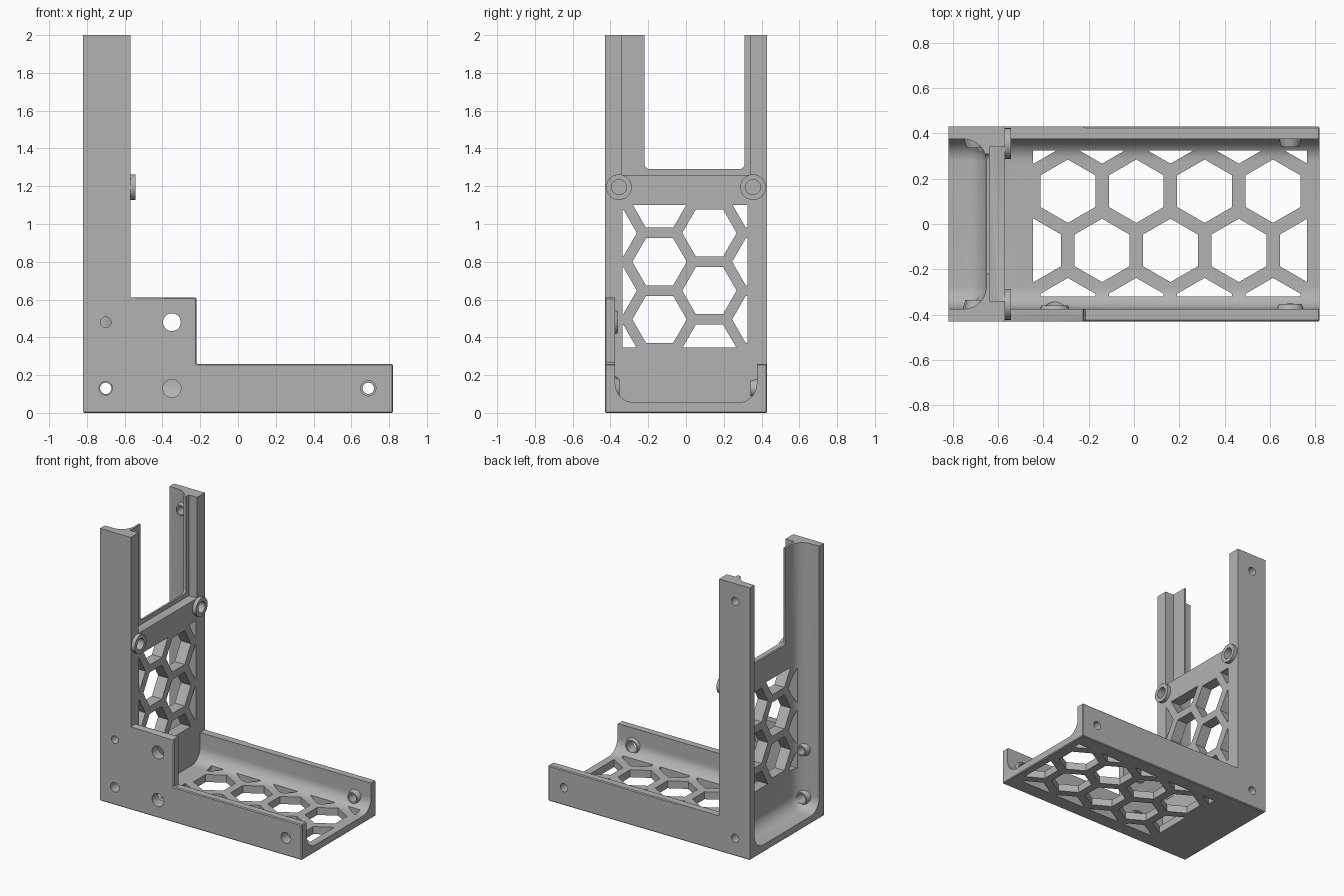
import bpy, bmesh, math
from mathutils import Vector, Matrix

if "Cube" in bpy.data.objects:
    bpy.data.objects.remove(bpy.data.objects["Cube"], do_unlink=True)

W, L, TOP = 0.43, 0.82, 2.0        # half width, half length, height
IN = 0.375                         # inner face of the side walls
FLOOR, PANEL = 0.055, -0.57        # floor top, front face of the upright
BACK = -0.652                      # rear face of the upright panel


def make(name, bm):
    bmesh.ops.recalc_face_normals(bm, faces=bm.faces)
    me = bpy.data.meshes.new(name)
    bm.to_mesh(me)
    bm.free()
    ob = bpy.data.objects.new(name, me)
    bpy.context.scene.collection.objects.link(ob)
    return ob


def prism(bm, pts, vec):
    face = bm.faces.new([bm.verts.new(p) for p in pts])
    new = bmesh.ops.extrude_face_region(bm, geom=[face])["geom"]
    bmesh.ops.translate(bm, vec=vec, verts=[g for g in new if isinstance(g, bmesh.types.BMVert)])


def box(name, lo, hi, radius=0, axes="xyz", segs=10):
    """Box from corner to corner, rounded along edges parallel to the axes."""
    bm = bmesh.new()
    lo, hi = Vector(lo), Vector(hi)
    bmesh.ops.create_cube(bm, size=1)
    for v in bm.verts:
        v.co = [(lo[i] + hi[i]) / 2 + v.co[i] * (hi[i] - lo[i]) for i in range(3)]
    if radius:
        keep = ["xyz".index(a) for a in axes]
        edges = [e for e in bm.edges
                 if any(abs((e.verts[0].co - e.verts[1].co)[i]) > 1e-4 for i in keep)]
        bmesh.ops.bevel(bm, geom=edges, offset=radius, segments=segs, profile=0.5, affect="EDGES")
    return make(name, bm)


def rods(name, specs):
    """Round rods or cones, each given by two end points and two radii."""
    bm = bmesh.new()
    for a, b, r1, r2 in specs:
        a, b = Vector(a), Vector(b)
        rot = Vector((0, 0, 1)).rotation_difference(b - a).to_matrix().to_4x4()
        bmesh.ops.create_cone(bm, cap_ends=True, segments=32, radius1=r1, radius2=r2,
                              depth=(b - a).length, matrix=Matrix.Translation((a + b) / 2) @ rot)
    return make(name, bm)


def honeycomb(name, centre, u_range, v_range, radius, pitch, place, depth):
    """Hexagon prisms clipped to a window; corners point along v."""
    bm = bmesh.new()
    row = pitch * math.sqrt(3) / 2
    for j in range(-4, 5):
        for i in range(-6, 7):
            cu, cv = centre[0] + (i + (j % 2) / 2) * pitch, centre[1] + j * row
            part = bmesh.new()
            part.faces.new([part.verts.new((cu + radius * math.sin(k * math.pi / 3),
                                            cv + radius * math.cos(k * math.pi / 3), 0))
                            for k in range(6)])
            for axis, (lo, hi) in enumerate((u_range, v_range)):
                for limit, sign in ((lo, -1), (hi, 1)):
                    co, no = Vector(), Vector()
                    co[axis], no[axis] = limit, sign
                    bmesh.ops.bisect_plane(part, geom=part.verts[:] + part.edges[:] + part.faces[:],
                                           plane_co=co, plane_no=no, clear_outer=True)
            for f in part.faces:
                if f.calc_area() > 1e-3:
                    prism(bm, [place(v.co.x, v.co.y) for v in f.verts], depth)
            part.free()
    return make(name, bm)


def combine(target, other, operation="DIFFERENCE"):
    mod = target.modifiers.new("cut", "BOOLEAN")
    mod.operation, mod.solver, mod.object = operation, "EXACT", other
    deps = bpy.context.evaluated_depsgraph_get()
    me = bpy.data.meshes.new_from_object(target.evaluated_get(deps))
    target.modifiers.clear()
    target.data = me
    bpy.data.objects.remove(other, do_unlink=True)


# L-shaped body with the raised step, lightly chamfered
bm = bmesh.new()
outline = [(-L, 0), (L, 0), (L, 0.26), (-0.22, 0.26), (-0.22, 0.61), (PANEL, 0.61), (PANEL, TOP), (-L, TOP)]
prism(bm, [(x, -W, z) for x, z in outline], (0, 2 * W, 0))
bmesh.ops.recalc_face_normals(bm, faces=bm.faces)
low = [e for e in bm.edges if max(v.co.z for v in e.verts) < 0.7]
bmesh.ops.bevel(bm, geom=low, offset=0.006, segments=1, affect="EDGES")
body = make("angle_bracket", bm)

# Tray hollow, rear channel hollow, low wall, top slot and front rebate
combine(body, box("tray_cut", (PANEL, -IN, FLOOR), (1, IN, 3), 0.1, "x"))
combine(body, box("channel_cut", (-1.2, -IN, FLOOR), (BACK, IN, 3), 0.1))
combine(body, box("low_wall_cut", (PANEL, 0.2, 0.26), (1, 1, 3)))
combine(body, box("slot_cut", (-1.2, -0.22, 1.29), (0, 0.31, 3), 0.03, "x", 5))
combine(body, box("rebate_cut", (-0.638, -0.34, 1.26), (0, 0.34, 3)))

# Honeycomb openings in the floor and the upright panel
combine(body, honeycomb("floor_comb", (0.01, 0.145), (-0.445, 0.765), (-0.32, 0.325), 0.14, 0.302,
                        lambda u, v: (u, v, -0.1), (0, 0, 0.3)))
combine(body, honeycomb("panel_comb", (0.80, -0.14), (0.345, 1.10), (-0.335, 0.325), 0.144, 0.305,
                        lambda u, v: (-0.75, v, u), (0.3, 0, 0)))

# Screw holes as side, x, z, hole radius, boss reach
screws = [(1, -0.7, 0.13, 0.03, 0.04), (1, -0.7, 1.87, 0.03, 0.04), (1, 0.69, 0.13, 0.03, 0.034),
          (-1, -0.7, 0.13, 0.035, 0.04), (-1, -0.7, 0.48, 0.028, 0.04), (-1, 0.69, 0.13, 0.04, 0.022),
          (-1, -0.35, 0.13, 0.048, 0.015), (-1, -0.35, 0.48, 0.047, 0.015)]
combine(body, rods("wall_bosses", [((x, s * (IN + 0.02), z), (x, s * (IN - reach), z), r + 0.025, r + 0.01)
                                   for s, x, z, r, reach in screws]), "UNION")
combine(body, rods("wall_holes", [((x, s * 0.5, z), (x, s * 0.25, z), r, r) for s, x, z, r, _ in screws]))

# Raised ring bosses with blind holes on the upright
rings = [(-0.355, 1.195), (0.355, 1.195)]
combine(body, rods("ring_bosses", [((-0.6, y, z), (-0.543, y, z), 0.068, 0.068) for y, z in rings]), "UNION")
combine(body, rods("ring_holes", [((-0.62, y, z), (-0.5, y, z), 0.04, 0.04) for y, z in rings]))

# Single grey plastic
grey = bpy.data.materials.new("grey_plastic")
grey.use_nodes = True
colour = (0.45, 0.45, 0.45, 1)
grey.diffuse_color = colour
grey.node_tree.nodes["Principled BSDF"].inputs["Base Color"].default_value = colour
body.data.materials.clear()
body.data.materials.append(grey)
for p in body.data.polygons:
    p.material_index = 0

bpy.ops.object.select_all(action="DESELECT")
body.select_set(True)
bpy.context.view_layer.objects.active = body
bpy.ops.object.shade_smooth_by_angle(angle=math.radians(30))
